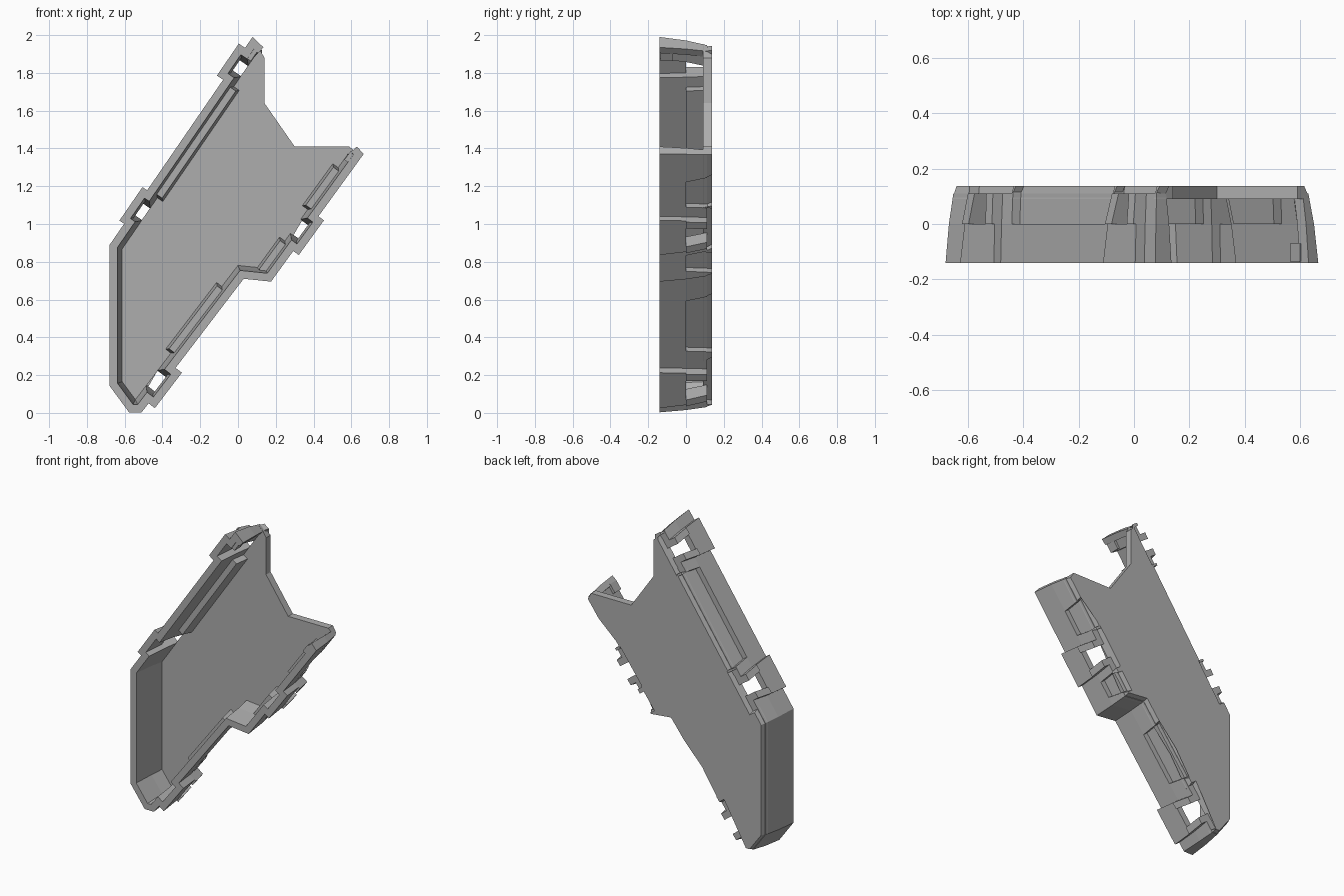
import bpy, bmesh
from mathutils import Vector

if "Cube" in bpy.data.objects:
    bpy.data.objects.remove(bpy.data.objects["Cube"], do_unlink=True)

grey = bpy.data.materials.new("plain_grey")
grey.use_nodes = True
grey.diffuse_color = (0.42, 0.42, 0.42, 1)
bsdf = grey.node_tree.nodes["Principled BSDF"]
bsdf.inputs["Base Color"].default_value = (0.42, 0.42, 0.42, 1)
bsdf.inputs["Roughness"].default_value = 0.8

FRONT, MID, PLATE, BACK = -0.14, 0.0, 0.09, 0.138
THICK, RECESS = 0.042, 0.035

# Rim outline (x, z), open along the notch at the upper right
RIM = [Vector(p) for p in [(0.135, 1.935), (0.077, 1.99), (-0.68, 0.889), (-0.68, 0.143),
                           (-0.577, 0.003), (-0.51, 0.003), (0.03, 0.71), (0.175, 0.695),
                           (0.665, 1.37), (0.63, 1.41)]]
# Features per rim edge: kind, start, end, outward reach
FEATURES = {
    1: [("clip", 0.07, 0.275, 0.04), ("recess", 0.34, 0.92, 0),
        ("clip", 0.985, 1.20, 0.03)],
    5: [("clip", 0.06, 0.296, 0.042), ("recess", 0.41, 0.72, 0)],
    7: [("recess", 0.07, 0.15, 0), ("clip", 0.20, 0.427, 0.036),
        ("recess", 0.49, 0.63, 0)],
}


def inward(d):
    return Vector((-d.y, d.x))


def rim_paths(mode, reach=1.0):
    """Rim as polylines: front bumps out, back breaks at clips, plate is cut in."""
    paths = [[RIM[0]]]
    for i, (a, b) in enumerate(zip(RIM, RIM[1:])):
        d = (b - a).normalized()
        n = inward(d)
        for kind, s0, s1, out in FEATURES.get(i, []):
            if kind == "recess" and mode == "front":
                continue
            if kind == "recess":
                shift = n * RECESS
            elif mode == "plate":
                shift = n * 0.042
            else:
                shift = -n * out * reach
            p, q = a + d * s0, a + d * s1
            paths[-1] += [p, p + shift]
            if kind == "clip" and mode == "back":
                paths.append([])
            paths[-1] += [q + shift, q]
        paths[-1].append(b)
    return paths


def offset(path, dist):
    """Mitred inward offset of an open polyline."""
    ns = [inward((b - a).normalized()) for a, b in zip(path, path[1:])]
    result = []
    for i, p in enumerate(path):
        n0, n1 = ns[max(i - 1, 0)], ns[min(i, len(ns) - 1)]
        m = n0 + n1
        result.append(p + m * (2 * dist / m.length_squared))
    return result


def finish(name, bm):
    bmesh.ops.recalc_face_normals(bm, faces=bm.faces)
    mesh = bpy.data.meshes.new(name)
    bm.to_mesh(mesh)
    bm.free()
    mesh.materials.append(grey)
    bpy.context.collection.objects.link(bpy.data.objects.new(name, mesh))


def loop_verts(bm, pts, y):
    return [bm.verts.new((p.x, y, p.y)) for p in pts]


def wall(name, path0, y0, in0, path1, y1, in1):
    """Thick tapered wall that follows a polyline from depth y0 to y1."""
    bm = bmesh.new()
    rows = [loop_verts(bm, offset(path0, in0), y0),
            loop_verts(bm, offset(path0, in0 + THICK), y0),
            loop_verts(bm, offset(path1, in1 + THICK), y1),
            loop_verts(bm, offset(path1, in1), y1)]
    for r, s in zip(rows, rows[1:] + rows[:1]):
        for i in range(len(r) - 1):
            bm.faces.new((r[i], r[i + 1], s[i + 1], s[i]))
    for end in (0, -1):
        bm.faces.new([r[end] for r in rows])
    finish(name, bm)


def prism(name, pts0, y0, pts1, y1):
    bm = bmesh.new()
    a, b = loop_verts(bm, pts0, y0), loop_verts(bm, pts1, y1)
    n = len(a)
    for i in range(n):
        bm.faces.new((a[i], a[(i + 1) % n], b[(i + 1) % n], b[i]))
    caps = [bm.faces.new(a), bm.faces.new(b)]
    bmesh.ops.triangulate(bm, faces=caps)
    finish(name, bm)


# Front half of the wall, bumped out around the clips
front = rim_paths("front")[0]
wall("front_wall", front, FRONT, 0, front, MID, 0.012)

# Back half, recessed between clips, with clip legs at each break
for i, (p, q) in enumerate(zip(rim_paths("back"), rim_paths("back", 0.5))):
    wall(f"back_wall_{i + 1}", p, MID, 0.012, q, PLATE + 0.02, 0.028)

# Back panel with the open notch
notch = [Vector(p) for p in [(0.59, 1.41), (0.30, 1.41), (0.14, 1.64), (0.14, 1.88)]]
outline = rim_paths("plate")[0]
prism("back_panel", offset(outline, 0.024)[:-1] + notch, PLATE,
      offset(outline, 0.04)[:-1] + notch, BACK)

# Small catch blocks inside the two open wall ends
for name, edge, s in (("upper_catch", 1, 0.05), ("right_catch", 7, 0.75)):
    a, b = RIM[edge], RIM[edge + 1]
    d = (b - a).normalized()
    n = inward(d)
    c = a + d * s
    block = [c + n * 0.03, c + d * 0.06 + n * 0.03,
             c + d * 0.06 + n * 0.065, c + n * 0.065]
    prism(name, block, FRONT + 0.005, block, FRONT + 0.07)
